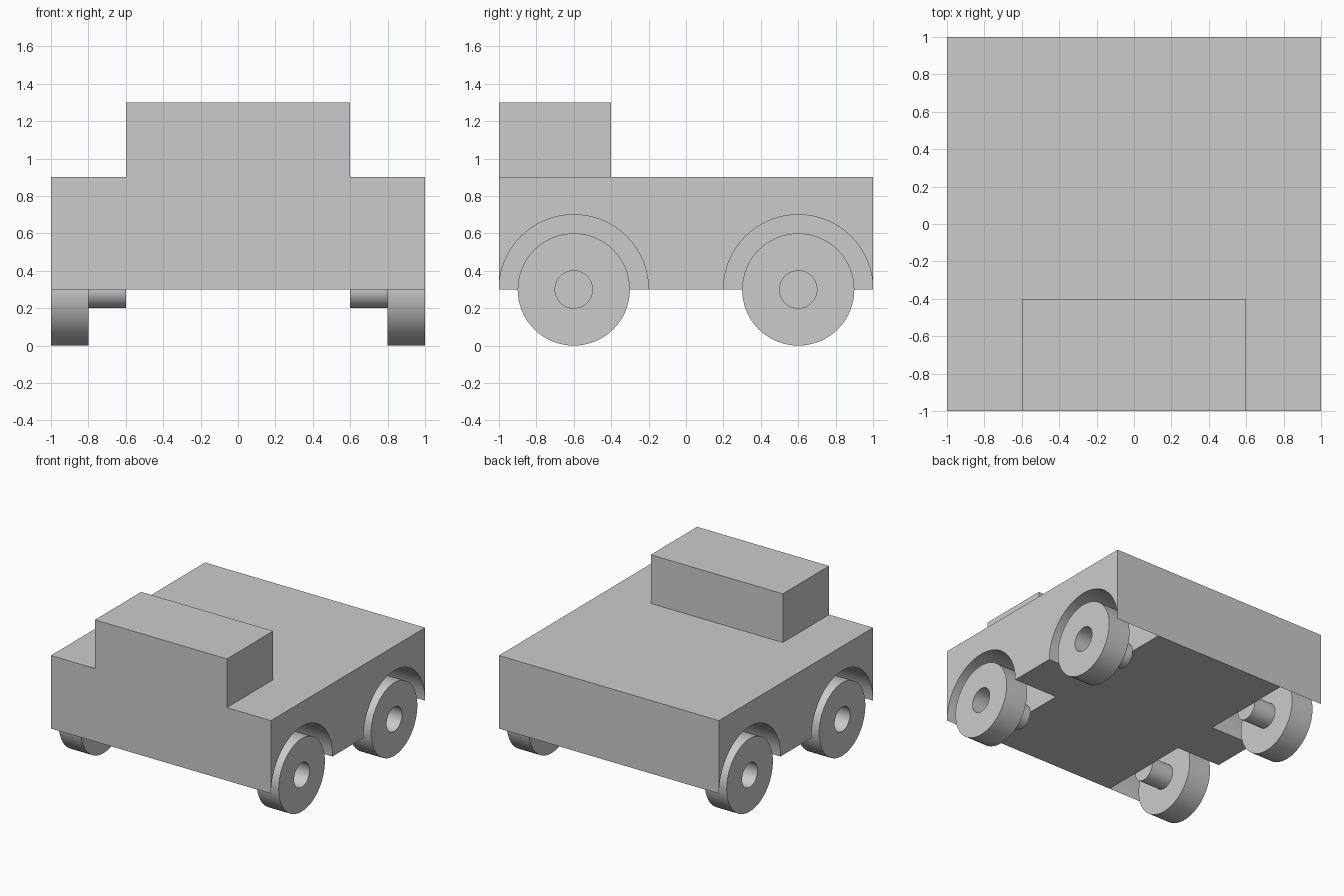
import bpy, bmesh
from math import cos, sin, pi, radians

if "Cube" in bpy.data.objects:
    bpy.data.objects.remove(bpy.data.objects["Cube"], do_unlink=True)

grey = bpy.data.materials.new("plain grey")
grey.use_nodes = True
COLOUR = (0.6, 0.6, 0.6, 1)
grey.diffuse_color = COLOUR
grey.node_tree.nodes["Principled BSDF"].inputs["Base Color"].default_value = COLOUR

WHEEL_Y, AXLE_Z = 0.6, 0.3
SEGMENTS = 64


def finish(name, bm):
    bmesh.ops.recalc_face_normals(bm, faces=bm.faces[:])
    mesh = bpy.data.meshes.new(name)
    bm.to_mesh(mesh)
    bm.free()
    mesh.materials.append(grey)
    mesh.shade_smooth()
    mesh.set_sharp_from_angle(angle=radians(30))
    obj = bpy.data.objects.new(name, mesh)
    bpy.context.collection.objects.link(obj)
    return obj


def extrude_profile(name, points, x0, x1):
    """Extrude a closed (y, z) outline from x0 to x1."""
    bm = bmesh.new()
    face = bm.faces.new([bm.verts.new((x0, y, z)) for y, z in points])
    out = bmesh.ops.extrude_face_region(bm, geom=[face], use_keep_orig=True)
    moved = [v for v in out["geom"] if isinstance(v, bmesh.types.BMVert)]
    bmesh.ops.translate(bm, verts=moved, vec=(x1 - x0, 0, 0))
    return finish(name, bm)


def circle(y, radius):
    return [(y + radius * cos(2 * pi * i / SEGMENTS),
             AXLE_Z + radius * sin(2 * pi * i / SEGMENTS)) for i in range(SEGMENTS)]


def arch(y, radius):
    """Half circle over a wheel, running from low y to high y."""
    half = SEGMENTS // 2
    return [(y - radius * cos(pi * i / half),
             AXLE_Z + radius * sin(pi * i / half)) for i in range(half + 1)]


def wheel_ring(name, y, x0, x1, outer, inner):
    """Thick disc with an open hub hole."""
    bm = bmesh.new()
    loops = [[bm.verts.new((x, *p)) for p in circle(y, r)]
             for x, r in ((x0, inner), (x0, outer), (x1, outer), (x1, inner))]
    for k in range(4):
        a, b = loops[k], loops[(k + 1) % 4]
        for i in range(SEGMENTS):
            j = (i + 1) % SEGMENTS
            bm.faces.new((a[i], a[j], b[j], b[i]))
    return finish(name, bm)


# Central body with the cabin rising at the front
extrude_profile("body_and_cabin",
                [(-1, 0.3), (1, 0.3), (1, 0.9), (-0.4, 0.9), (-0.4, 1.3), (-1, 1.3)],
                -0.6, 0.6)

# Side panels with wheel arches, wheels and stub axles
side_outline = arch(-WHEEL_Y, 0.4) + arch(WHEEL_Y, 0.4) + [(1, 0.9), (-1, 0.9)]
for side, s in (("left", 1), ("right", -1)):
    extrude_profile(side + "_side_panel", side_outline, 0.6 * s, s)
    for end, y in (("front", -WHEEL_Y), ("rear", WHEEL_Y)):
        label = end + "_" + side
        wheel_ring(label + "_wheel", y, 0.8 * s, s, 0.3, 0.1)
        extrude_profile(label + "_axle", circle(y, 0.1), 0.6 * s, 0.8 * s)
